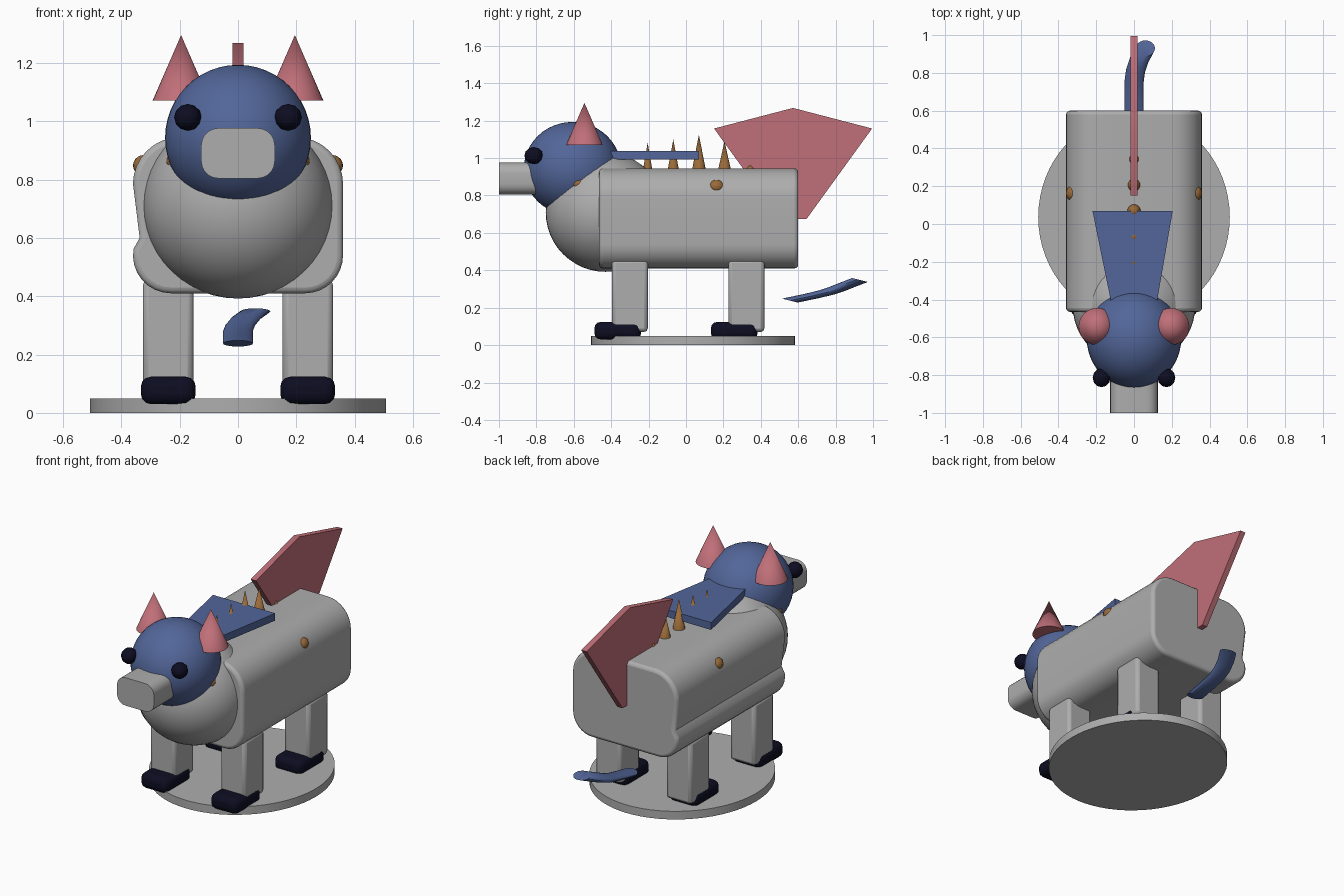
import bpy
import bmesh
from math import sin, cos, pi, radians
from mathutils import Matrix, Vector

cube = bpy.data.objects.get("Cube")
if cube:
    bpy.data.objects.remove(cube, do_unlink=True)


def material(name, r, g, b):
    m = bpy.data.materials.new(name)
    m.use_nodes = True
    m.diffuse_color = (r, g, b, 1)
    bsdf = next(n for n in m.node_tree.nodes if n.type == 'BSDF_PRINCIPLED')
    bsdf.inputs["Base Color"].default_value = (r, g, b, 1)
    return m


GREY = material("stone grey", 0.42, 0.42, 0.425)
BLUE = material("slate blue", 0.085, 0.133, 0.32)
PINK = material("dusty pink", 0.53, 0.16, 0.19)
BROWN = material("amber brown", 0.32, 0.145, 0.042)
NAVY = material("dark navy", 0.004, 0.004, 0.016)


def finish(name, bm, mat, bevel=0, limit=80, segments=3):
    """Turn a bmesh into a named, coloured object with optional bevelled edges."""
    bmesh.ops.recalc_face_normals(bm, faces=bm.faces)
    mesh = bpy.data.meshes.new(name)
    bm.to_mesh(mesh)
    bm.free()
    mesh.materials.append(mat)
    ob = bpy.data.objects.new(name, mesh)
    bpy.context.collection.objects.link(ob)
    bpy.ops.object.select_all(action='DESELECT')
    ob.select_set(True)
    bpy.context.view_layer.objects.active = ob
    if bevel:
        mod = ob.modifiers.new("soft edges", 'BEVEL')
        mod.width, mod.segments = bevel, segments
        mod.limit_method, mod.angle_limit = 'ANGLE', radians(limit)
    bpy.ops.object.shade_smooth_by_angle(angle=radians(35))
    return ob


def ball(name, centre, size, mat, seg=48):
    bm = bmesh.new()
    bmesh.ops.create_uvsphere(bm, u_segments=seg, v_segments=seg // 2, radius=1)
    bmesh.ops.transform(bm, verts=bm.verts,
                        matrix=Matrix.Translation(centre) @ Matrix.Diagonal((*size, 1)))
    return finish(name, bm, mat)


def cone(name, base, r1, r2, height, mat, seg=32, stretch=1):
    bm = bmesh.new()
    bmesh.ops.create_cone(bm, cap_ends=True, segments=seg, radius1=r1, radius2=r2, depth=height)
    place = Matrix.Translation(Vector(base) + Vector((0, 0, height / 2)))
    bmesh.ops.transform(bm, verts=bm.verts, matrix=place @ Matrix.Diagonal((1, stretch, 1, 1)))
    return finish(name, bm, mat)


def box(name, low, high, mat, **kw):
    bm = bmesh.new()
    bmesh.ops.create_cube(bm, size=1)
    low, high = Vector(low), Vector(high)
    bmesh.ops.transform(bm, verts=bm.verts, matrix=Matrix.Translation((low + high) / 2)
                        @ Matrix.Diagonal((*(high - low), 1)))
    return finish(name, bm, mat, **kw)


def prism(name, profile, axis, start, end, mat, **kw):
    """Extrude a 2D outline along one axis."""
    bm = bmesh.new()

    def point(p, d):
        co = list(p)
        co.insert(axis, d)
        return co
    face = bm.faces.new([bm.verts.new(point(p, start)) for p in profile])
    new = bmesh.ops.extrude_face_region(bm, geom=[face])["geom"]
    for v in new:
        if isinstance(v, bmesh.types.BMVert):
            v.co[axis] = end
    return finish(name, bm, mat, **kw)


def arc(cx, cz, r, a0, a1, n=8):
    angles = [radians(a0 + (a1 - a0) * i / n) for i in range(n + 1)]
    return [(cx + r * cos(a), cz + r * sin(a)) for a in angles]


# Base disc
cone("base_disc", (0, 0.037, 0), 0.507, 0.507, 0.05, GREY, seg=64, stretch=1.075)

# Body: rounded barrel with a lengthwise groove low on one flank
outline = (arc(0.23, 0.54, 0.13, -90, 0) + arc(0.2, 0.785, 0.16, 0, 90)
           + arc(-0.2, 0.785, 0.16, 90, 180) + [(-0.337, 0.6)]
           + arc(-0.23, 0.54, 0.13, 170, 270))
prism("body", outline, 1, -0.465, 0.6, GREY, bevel=0.02)

# Chest and head
ball("chest", (0, -0.43, 0.71), (0.325, 0.32, 0.318), GREY)
ball("head", (0, -0.607, 0.943), (0.25, 0.26, 0.25), BLUE)

# Snout: bar with rounded corners
r = 0.058
snout = []
for cx, cz, a in ((0.068, 0.918, 0), (-0.068, 0.918, 90), (-0.068, 0.862, 180), (0.068, 0.862, 270)):
    snout += arc(cx, cz, r, a, a + 90, 5)
prism("snout", snout, 1, -1.0, -0.7, GREY)

# Paired parts
for side, s in (("left", 1), ("right", -1)):
    cone(side + "_ear", (s * 0.195, -0.543, 1.07), 0.098, 0, 0.225, PINK)
    ball(side + "_eye", (s * 0.172, -0.814, 1.013), (0.047, 0.05, 0.046), NAVY, 12)
    ball(side + "_flank_spot", (s * 0.322, 0.163, 0.848), (0.038, 0.042, 0.036), BROWN, 20)
    ball(side + "_cheek_spot", (s * 0.208, -0.573, 0.862), (0.038, 0.04, 0.036), BROWN, 20)
    for end, y in (("front", -0.3), ("rear", 0.323)):
        x0, x1 = sorted((s * 0.153, s * 0.326))
        box(f"{end}_{side}_leg", (x0, y - 0.096, 0.07), (x1, y + 0.096, 0.458), GREY,
            bevel=0.02, segments=2)
        x0, x1 = sorted((s * 0.145, s * 0.333))
        box(f"{end}_{side}_foot", (x0, y - 0.19, 0.03), (x1, y + 0.06, 0.124), NAVY,
            bevel=0.034, segments=3)

# Flat collar over the shoulders
prism("shoulder_plate", [(-0.12, -0.42), (0.12, -0.42), (0.205, 0.07), (-0.22, 0.07)],
      2, 0.993, 1.038, BLUE)

# Row of back spikes
for i, (radius, top) in enumerate(((0.026, 1.083), (0.031, 1.1), (0.038, 1.126),
                                   (0.036, 1.09), (0.032, 1.0))):
    cone(f"back_spike_{i + 1}", (0, -0.205 + i * 0.137, 0.93), radius, 0, top - 0.93, BROWN, seg=16)

# Upright rear fin
prism("rear_fin", [(0.15, 1.158), (0.5, 0.675), (0.645, 0.675), (0.995, 1.158), (0.572, 1.268)],
      0, -0.018, 0.018, PINK)

# Tail: near-level discs swept along a bending path
bm = bmesh.new()
rings = []
for x, y, z in ((0, 0.555, 0.238), (0, 0.67, 0.262), (0, 0.75, 0.281), (0.008, 0.81, 0.301),
                (0.028, 0.87, 0.325), (0.06, 0.93, 0.348)):
    ring = []
    for k in range(20):
        a = 2 * pi * k / 20
        dy = 0.042 * sin(a)
        ring.append(bm.verts.new((x + 0.051 * cos(a), y + dy, z - 0.25 * dy)))
    rings.append(ring)
for a, b in zip(rings, rings[1:]):
    for k in range(20):
        j = (k + 1) % 20
        bm.faces.new((a[k], a[j], b[j], b[k]))
bm.faces.new(rings[0])
bm.faces.new(rings[-1])
finish("tail", bm, BLUE)
